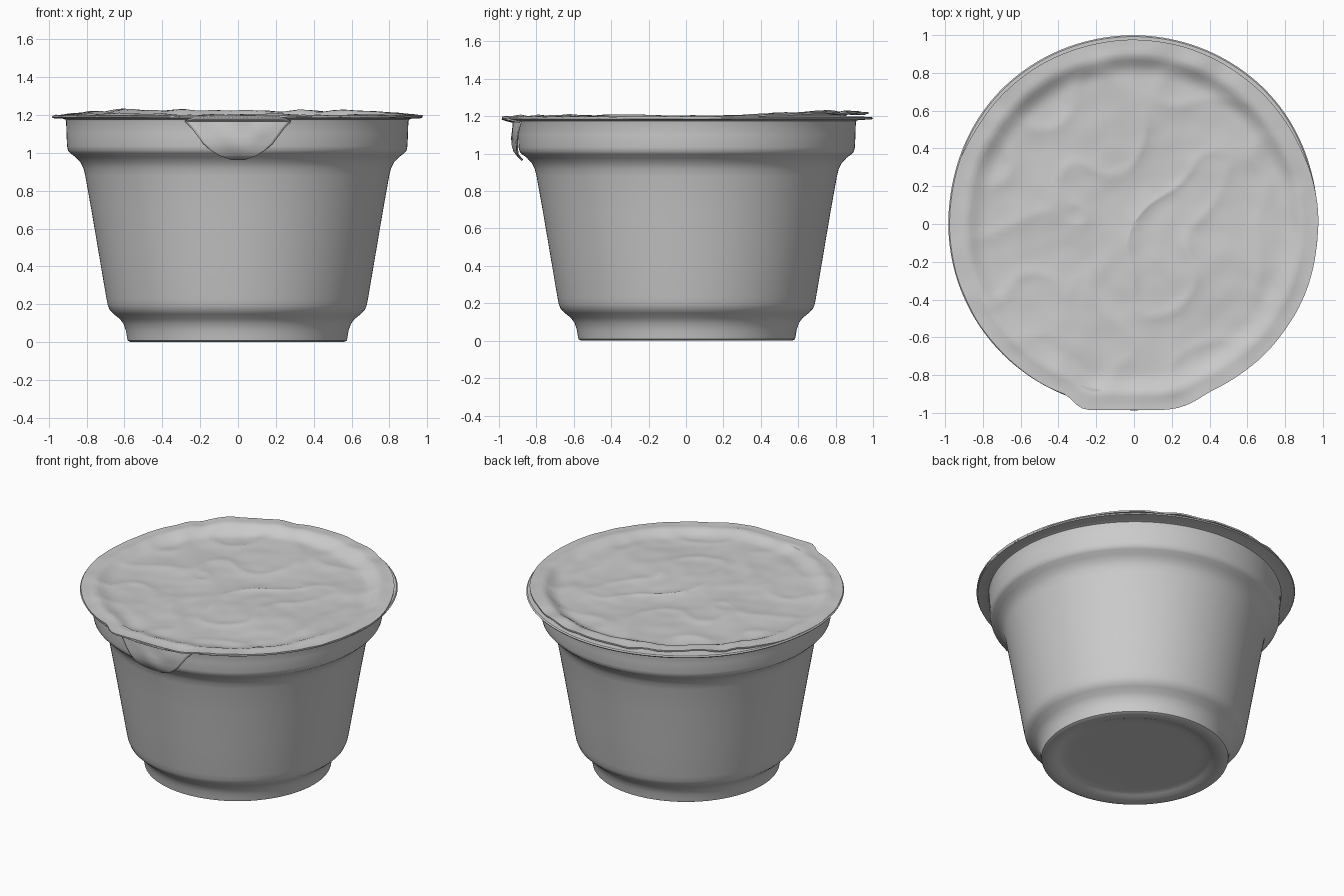
import bpy, math
from mathutils import Vector, noise

if "Cube" in bpy.data.objects:
    bpy.data.objects.remove(bpy.data.objects["Cube"])

SEG = 160


def smooth(a, b, t):
    t = max(0.0, min(1.0, (t - a) / (b - a)))
    return t * t * (3 - 2 * t)


def make_object(name, verts, faces, angle=40):
    mesh = bpy.data.meshes.new(name)
    mesh.from_pydata(verts, [], faces)
    mesh.update()
    obj = bpy.data.objects.new(name, mesh)
    bpy.context.collection.objects.link(obj)
    bpy.context.view_layer.objects.active = obj
    obj.select_set(True)
    bpy.ops.object.shade_smooth_by_angle(angle=math.radians(angle))
    obj.select_set(False)
    return obj


def revolve(name, rings, place, centre_z, flip=False):
    """Rings of points around z, closed by a fan at the first ring."""
    verts = [place(p, 2 * math.pi * i / SEG) for p in rings for i in range(SEG)]
    verts.append((0, 0, centre_z))
    hub = len(verts) - 1
    faces = []
    for i in range(SEG):
        j = (i + 1) % SEG
        faces.append((hub, j, i))
        for k in range(len(rings) - 1):
            a, b = k * SEG, (k + 1) * SEG
            faces.append((a + i, a + j, b + j, b + i))
    if flip:
        faces = [f[::-1] for f in faces]
    return make_object(name, verts, faces)


def back_amount(a):
    return smooth(0.1, 0.8, math.sin(a))


# cup: recessed base, foot, tapered wall, shoulder, collar and flange
cup_profile = [
    (0.20, 0.026), (0.40, 0.026), (0.455, 0.024), (0.475, 0.016), (0.50, 0.006),
    (0.53, 0.001), (0.565, 0.001), (0.579, 0.008), (0.583, 0.03), (0.588, 0.06),
    (0.600, 0.095), (0.620, 0.122), (0.652, 0.148), (0.673, 0.168), (0.684, 0.195),
    (0.691, 0.23), (0.730, 0.46), (0.769, 0.69), (0.803, 0.88), (0.813, 0.92),
    (0.829, 0.95), (0.855, 0.978), (0.882, 0.998), (0.894, 1.012), (0.899, 1.035),
    (0.902, 1.10), (0.904, 1.165), (0.908, 1.176), (0.92, 1.18), (0.975, 1.183),
    (0.979, 1.190), (0.972, 1.197), (0.90, 1.198)]


def place_cup(p, a):
    r, z = p
    if r > 0.93:
        r += 0.016 * back_amount(a)
    return (r * math.cos(a) - 0.004, r * math.sin(a) + 0.004, z)


revolve("cup", cup_profile, place_cup, 0.026)


# foil lid: wrinkled sheet, shallow dish, lifted back edge
def lid_radius(a):
    c, s = math.cos(a), math.sin(a)
    r = 0.976 + 0.007 * noise.noise(Vector((c * 4, s * 4, 3)))
    r -= 0.008 * smooth(0.2, 0.9, c) * smooth(0.2, 0.6, s)
    if s < -0.9:                                  # straight fold above the tab
        w = smooth(-0.38, -0.23, c) * (1 - smooth(0.12, 0.42, c))
        r += w * (0.985 / -s - r)
    return r


def lid_height(x, y, t, a):
    z = 1.199 - 0.022 * (1 - smooth(0.80, 0.92, t))
    z += 0.006 * math.exp(-((t - 0.91) / 0.03) ** 2)
    p = Vector((x, y, 0))
    inner = 1 - smooth(0.85, 0.97, t)
    z += inner * 0.012 * noise.noise(p * 2.3 + Vector((5, 1, 0)))
    crease = 1 - abs(noise.noise(p * 3.1 + Vector((1, 7, 2))))
    z += inner * 0.010 * (crease ** 5 - 0.4)
    z += 0.004 * noise.noise(Vector((x * 9, y * 9, 4)))
    ripple = 0.5 + 0.5 * noise.noise(Vector((math.cos(a) * 7, math.sin(a) * 7, 9)))
    z += smooth(0.82, 0.95, t) * back_amount(a) * (0.008 + 0.030 * ripple)
    return z


def place_lid(p, a):
    t, drop = p
    r = t * lid_radius(a)
    x, y = r * math.cos(a), r * math.sin(a)
    return (x, y, lid_height(x, y, t, a) - drop)


lid_rings = [(k / 44, 0) for k in range(1, 45)] + [(0.999, 0.010), (0.93, 0.010)]
lid = revolve("foil_lid", lid_rings, place_lid, lid_height(0, 0, 0, 0), flip=True)
# the fan and rings wind downward or upward with the build order; face them out
lid.data.flip_normals() if lid.data.polygons[0].normal.z < 0 else None

# pull tab: folded under the flange and pressed against the collar
tab_path = [(0.985, 1.186), (0.955, 1.176), (0.925, 1.168), (0.927, 1.13), (0.928, 1.09),
            (0.925, 1.05), (0.917, 1.015), (0.900, 0.988), (0.880, 0.965)]
tab_half = [0.23, 0.26, 0.28, 0.245, 0.215, 0.185, 0.145, 0.10, 0.035]
COLS = 24
verts, faces = [], []
for (r, z), half in zip(tab_path, tab_half):
    for i in range(COLS + 1):
        u = 2 * i / COLS - 1
        x = u * half
        bump = 0.010 * noise.noise(Vector((x * 9, z * 11, 2))) if z < 1.16 else 0
        verts.append((x, -math.sqrt(r * r - x * x) - bump, z))
for k in range(len(tab_path) - 1):
    for i in range(COLS):
        a = k * (COLS + 1) + i
        b = a + COLS + 1
        faces.append((a, b, b + 1, a + 1))
tab = make_object("pull_tab", verts, faces)
solid = tab.modifiers.new("thickness", 'SOLIDIFY')
solid.thickness = 0.008
solid.offset = 0
